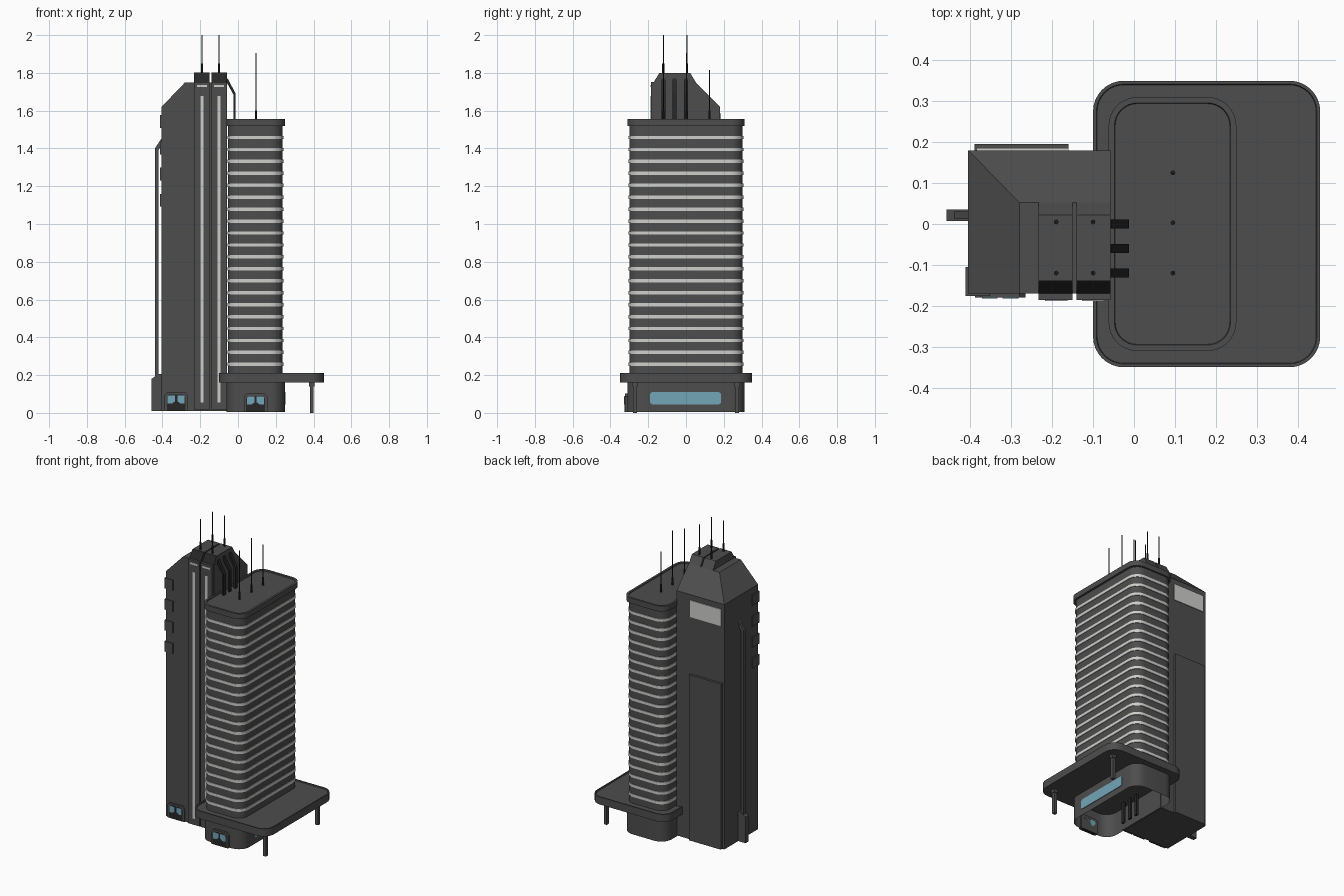
import bpy, bmesh, math

if "Cube" in bpy.data.objects:
    bpy.data.objects.remove(bpy.data.objects["Cube"])


def material(name, r, g, b):
    m = bpy.data.materials.new(name)
    m.diffuse_color = (r, g, b, 1)
    m.use_nodes = True
    m.node_tree.nodes["Principled BSDF"].inputs["Base Color"].default_value = m.diffuse_color
    return m


GREY = material("dark grey concrete", 0.075, 0.075, 0.075)
BLACK = material("near black metal", 0.02, 0.02, 0.02)
LIGHT = material("light strip", 0.62, 0.62, 0.6)
BLUE = material("blue glass", 0.17, 0.38, 0.47)


def finish(name, bm, mat, smooth=False):
    bmesh.ops.recalc_face_normals(bm, faces=bm.faces)
    me = bpy.data.meshes.new(name)
    bm.to_mesh(me)
    bm.free()
    me.materials.append(mat)
    ob = bpy.data.objects.new(name, me)
    bpy.context.collection.objects.link(ob)
    if smooth:
        bpy.context.view_layer.objects.active = ob
        ob.select_set(True)
        bpy.ops.object.shade_smooth_by_angle(angle=math.radians(30))
        ob.select_set(False)
    return ob


def prism(name, pts, axis, a, b, mat, rim=None, open_bottom=False, smooth=False):
    """Extrude a 2D outline along an axis; rim=(width, depth) sinks the top face."""
    place = {"x": lambda p, t: (t, p[0], p[1]),
             "y": lambda p, t: (p[0], t, p[1]),
             "z": lambda p, t: (p[0], p[1], t)}[axis]
    bm = bmesh.new()
    low = [bm.verts.new(place(p, a)) for p in pts]
    high = [bm.verts.new(place(p, b)) for p in pts]
    n = len(pts)
    if not open_bottom:
        bm.faces.new(low[::-1])
    top = bm.faces.new(high)
    for i in range(n):
        j = (i + 1) % n
        bm.faces.new((low[i], low[j], high[j], high[i]))
    if rim:
        bmesh.ops.recalc_face_normals(bm, faces=bm.faces)
        bmesh.ops.inset_region(bm, faces=[top], thickness=rim[0])
        bmesh.ops.inset_region(bm, faces=[top], thickness=0.002, depth=-rim[1])
    return finish(name, bm, mat, smooth)


def box(name, x0, x1, y0, y1, z0, z1, mat):
    return prism(name, [(x0, y0), (x1, y0), (x1, y1), (x0, y1)], "z", z0, z1, mat)


def rounded(x0, x1, y0, y1, r, seg=8):
    corners = [(x1 - r, y1 - r), (x0 + r, y1 - r), (x0 + r, y0 + r), (x1 - r, y0 + r)]
    return [(cx + r * math.cos((k + i / seg) * math.pi / 2),
             cy + r * math.sin((k + i / seg) * math.pi / 2))
            for k, (cx, cy) in enumerate(corners) for i in range(seg + 1)]


# Office tower with light floor bands
prism("office_tower", rounded(-0.052, 0.236, -0.3, 0.3, 0.065), "z", 0.18, 1.53, GREY, smooth=True)
for i in range(20):
    z = 0.257 + i * 0.0632
    prism("floor_band", rounded(-0.056, 0.24, -0.304, 0.304, 0.069),
          "z", z - 0.009, z + 0.009, LIGHT, smooth=True)
prism("office_roof_cap", rounded(-0.062, 0.25, -0.31, 0.31, 0.07), "z", 1.52, 1.555, GREY,
      rim=(0.014, 0.006), smooth=True)

# Ground floor, open underneath, and the wide canopy on posts
prism("ground_floor", rounded(-0.06, 0.248, -0.31, 0.31, 0.075), "z", 0.005, 0.165, GREY,
      open_bottom=True, smooth=True)
prism("canopy", rounded(-0.1, 0.455, -0.35, 0.35, 0.075), "z", 0.16, 0.21, GREY,
      rim=(0.008, 0.006), smooth=True)
for y in (-0.27, 0.27):
    box("canopy_post", 0.38, 0.401, y - 0.011, y + 0.011, 0, 0.16, GREY)
    box("post_collar", 0.376, 0.405, y - 0.015, y + 0.015, 0.14, 0.162, GREY)
prism("side_window", rounded(-0.19, 0.185, 0.045, 0.11, 0.012, 3), "x", 0.245, 0.252, BLUE)


# Doors: chamfered frame with two glass leaves
def door(cx, y_front, y_back, z0):
    w, h, c = 0.062, 0.098, 0.015
    frame = [(cx - w, z0), (cx + w, z0), (cx + w, z0 + h - c), (cx + w - c, z0 + h),
             (cx - w + c, z0 + h), (cx - w, z0 + h - c)]
    prism("door_frame", frame, "y", y_front, y_back, GREY)
    inner = [(cx + (x - cx) * 0.8, z0 + (z - z0) * 0.88) for x, z in frame]
    prism("door_recess", inner, "y", y_front - 0.001, y_back, BLACK)
    for s in (-1, 1):
        leaf = [(cx + s * 0.006, z0 + 0.052), (cx + s * 0.022, z0 + 0.04),
                (cx + s * 0.045, z0 + 0.04), (cx + s * 0.045, z0 + 0.078),
                (cx + s * 0.038, z0 + 0.082), (cx + s * 0.006, z0 + 0.082)]
        prism("door_glass", leaf, "y", y_front - 0.003, y_back, BLUE)


door(0.093, -0.324, -0.3, 0.004)
door(-0.327, -0.179, -0.165, 0.01)

# Service tower: straight shaft with sloped left and back shoulders
bm = bmesh.new()
rings = []
for x0, y1, z in ((-0.405, 0.18, 0.01), (-0.405, 0.18, 1.62), (-0.28, 0.052, 1.75)):
    rings.append([bm.verts.new(p) for p in
                  ((x0, -0.17, z), (-0.057, -0.17, z), (-0.057, y1, z), (x0, y1, z))])
bm.faces.new(rings[0][::-1])
bm.faces.new(rings[2])
for a, b in zip(rings, rings[1:]):
    for i in range(4):
        j = (i + 1) % 4
        bm.faces.new((a[i], a[j], b[j], b[i]))
finish("service_tower", bm, GREY)

# Twin front panels with light strips, and twin roof caps, split by a groove
for x0, x1, xs in ((-0.233, -0.15, -0.19), (-0.141, -0.058, -0.1)):
    box("front_panel", x0, x1, -0.186, -0.168, 0.015, 1.752, GREY)
    box("tall_light_strip", xs - 0.008, xs + 0.008, -0.188, -0.18, 0.055, 1.677, LIGHT)
    box("short_light_strip", xs - 0.027, xs + 0.027, -0.188, -0.18, 1.724, 1.736, LIGHT)
    prism("roof_cap", [(-0.168, 1.745), (-0.168, 1.752), (-0.138, 1.8), (0.022, 1.8),
                       (0.055, 1.745)], "x", x0, x1, GREY)
    prism("cap_front_slope", [(-0.17, 1.752), (-0.14, 1.801), (-0.137, 1.8), (-0.166, 1.752)],
          "x", x0, x1, BLACK)

# Bent fins between the service tower and the office tower
fin = [(-0.06, 1.772), (-0.055, 1.77), (-0.012, 1.69), (-0.012, 0.02),
       (-0.024, 0.02), (-0.024, 1.685), (-0.06, 1.75)]
for y in (0.0, -0.06, -0.12):
    prism("bent_fin", fin, "y", y - 0.011, y + 0.011, BLACK)

# Corner boxes on the front left edge
for z in (1.542, 1.403, 1.265, 1.126):
    box("corner_box", -0.412, -0.352, -0.176, -0.105, z - 0.034, z + 0.034, GREY)

# Left wall duct and its housing
prism("wall_duct", [(-0.44, 0.15), (-0.422, 0.15), (-0.422, 1.39), (-0.4, 1.425),
                    (-0.4, 1.46), (-0.44, 1.4)], "y", 0.012, 0.03, GREY)
prism("duct_housing", [(-0.458, 0.01), (-0.4, 0.01), (-0.4, 0.205), (-0.42, 0.205),
                       (-0.458, 0.18)], "y", 0.007, 0.036, GREY)

# Back wall panel and blank sign plate
box("back_panel", -0.39, -0.16, 0.175, 0.195, 0.01, 1.1, GREY)
box("blank_sign", -0.385, -0.16, 0.178, 0.186, 1.475, 1.585, LIGHT)


# Roof antennas: thick foot and thin mast
def antenna(x, y, z0, z1):
    for name, r, top in (("antenna_foot", 0.006, z0 + 0.05), ("antenna_mast", 0.003, z1)):
        pts = [(x + r * math.cos(k * math.pi / 4), y + r * math.sin(k * math.pi / 4))
               for k in range(8)]
        prism(name, pts, "z", z0 - 0.01, top, BLACK)


for x in (-0.19, -0.1):
    for y in (-0.12, 0.005):
        antenna(x, y, 1.8, 2.0)
for y, top in ((-0.12, 1.87), (0.003, 1.905), (0.125, 1.815)):
    antenna(0.095, y, 1.55, top)
